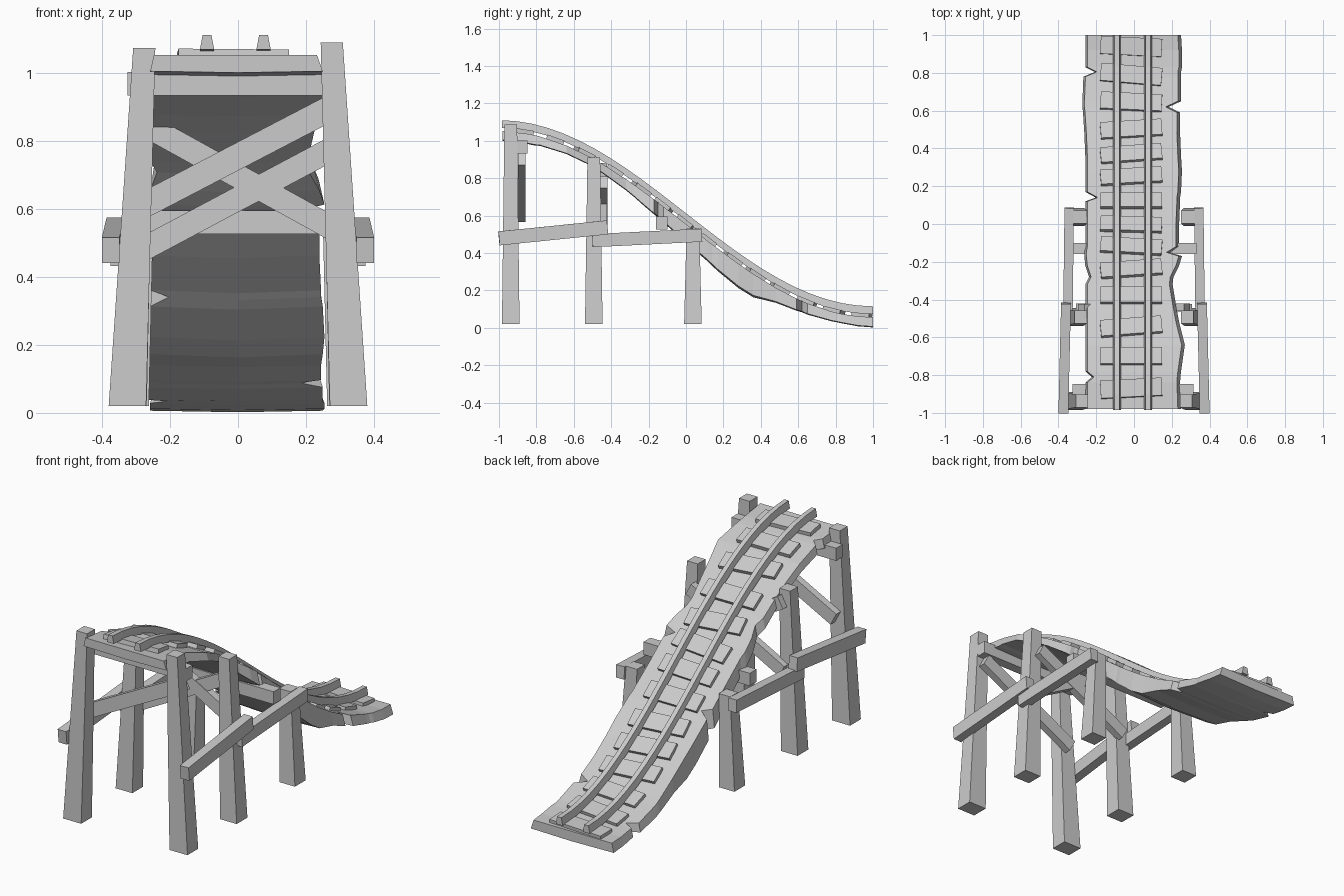
import bpy, bmesh, math
from mathutils import Vector, Matrix

if "Cube" in bpy.data.objects:
    bpy.data.objects.remove(bpy.data.objects["Cube"])

grey = bpy.data.materials.new("weathered grey")
grey.diffuse_color = (0.6, 0.6, 0.6, 1)
grey.use_nodes = True
grey.node_tree.nodes["Principled BSDF"].inputs["Base Color"].default_value = grey.diffuse_color


def finish(name, bm):
    bmesh.ops.recalc_face_normals(bm, faces=bm.faces)
    me = bpy.data.meshes.new(name)
    bm.to_mesh(me)
    bm.free()
    me.materials.append(grey)
    ob = bpy.data.objects.new(name, me)
    bpy.context.collection.objects.link(ob)
    return ob


def loft(name, rings):
    """Skin a closed solid through equal-length rings of points."""
    bm = bmesh.new()
    vs = [[bm.verts.new(p) for p in r] for r in rings]
    n = len(vs[0])
    for a, b in zip(vs, vs[1:]):
        for i in range(n):
            j = (i + 1) % n
            bm.faces.new((a[i], a[j], b[j], b[i]))
    bm.faces.new(vs[0])
    bm.faces.new(vs[-1])
    return finish(name, bm)


def beam(name, a, b, width, height):
    """Square timber from a to b; height is measured across the beam, upward."""
    a, b = Vector(a), Vector(b)
    d = (b - a).normalized()
    side = d.cross(Vector((0, 0, 1))).normalized()
    up = side.cross(d)
    rings = [[c + side * (width / 2 * s) + up * (height / 2 * u)
              for s, u in ((-1, -1), (1, -1), (1, 1), (-1, 1))] for c in (a, b)]
    return loft(name, rings)


def slope(y):
    """Height of the S-shaped descent, 1 at the front and 0 at the back."""
    return 0.5 * (1 + math.cos(math.pi * (y + 1) / 2))


def deck_top(y):
    return 0.057 + 0.995 * slope(y)


# rough deck with V notches: y, left x, right x, thickness
stations = [
    (-.98, -.25, .235, .052), (-.84, -.25, .23, .055), (-.81, -.215, .232, .055),
    (-.78, -.25, .235, .05), (-.64, -.25, .255, .045), (-.52, -.25, .225, .045),
    (-.44, -.25, .21, .05), (-.32, -.25, .19, .06), (-.28, -.23, .195, .065),
    (-.22, -.25, .225, .075), (-.17, -.255, .24, .08), (-.15, -.255, .175, .08),
    (-.12, -.25, .225, .085), (.0, -.25, .225, .10), (.12, -.25, .23, .11),
    (.14, -.195, .23, .115), (.17, -.25, .235, .12), (.28, -.25, .24, .13),
    (.36, -.25, .235, .125), (.48, -.255, .23, .08), (.59, -.262, .23, .065),
    (.62, -.265, .17, .06), (.65, -.265, .235, .06), (.78, -.26, .235, .052),
    (.805, -.20, .235, .05), (.83, -.25, .24, .05), (.92, -.25, .24, .053),
    (1.0, -.25, .235, .055)]
rings = []
for y, l, r, t in stations:
    z = deck_top(y)
    rings.append([(l + .003, y, z), (r - .003, y, z), (r + .014, y, z - t * .92),
                  (0, y, z - t), (l - .008, y, z - t * .92)])
loft("deck", rings)

# two tapered rails following the slope
for name, x in (("left_rail", -.091), ("right_rail", .075)):
    rings = []
    for i in range(25):
        y = -.985 + 1.985 * i / 24
        z = deck_top(y)
        rings.append([(x - .021, y, z + .016), (x + .021, y, z + .016),
                      (x + .013, y, z + .058), (x - .013, y, z + .058)])
    loft(name, rings)

# slightly crooked ties: y, yaw in degrees
ties = [(.94, -3), (.79, -5), (.645, -3), (.50, 4), (.37, 5), (.25, 4), (.12, 0),
        (-.005, -2), (-.12, -4), (-.24, 5), (-.38, 0), (-.545, 5), (-.70, 0), (-.87, 3)]
bm = bmesh.new()
for y, yaw in ties:
    pitch = math.atan(-math.pi / 4 * math.sin(math.pi * (y + 1) / 2))
    m = (Matrix.Translation((-.015, y, deck_top(y) + .005))
         @ Matrix.Rotation(pitch, 4, 'X') @ Matrix.Rotation(math.radians(yaw), 4, 'Z')
         @ Matrix.Diagonal((.325, .095, .03, 1)))
    bmesh.ops.create_cube(bm, size=1, matrix=m)
finish("ties", bm)

# tapered leaning posts: row name, y, outer and inner x at base, outer and inner x at top, top z
rows = [("front", -.937, .38, .27, .308, .243, 1.08),
        ("middle", -.493, .37, .268, .315, .25, .91),
        ("back", .037, .355, .262, .32, .25, .53)]
for s, side in ((-1, "left"), (1, "right")):
    for row, y, bo, bi, to, ti, top in rows:
        h = top + (.008 * s if row == "front" else 0)
        loft(f"{row}_{side}_post", [
            [(s * o, y - d, z), (s * o, y + d, z), (s * i, y + d, z), (s * i, y - d, z)]
            for o, i, d, z in ((bo, bi, .047, .02), (to, ti, .034, h))])
    # long side beams
    beam(f"{side}_front_side_beam", (s * .374, -1.0, .478), (s * .360, -.42, .537), .052, .075)
    beam(f"{side}_back_side_beam", (s * .350, -.50, .466), (s * .343, .085, .495), .05, .07)

# cross beams and diagonal braces under the deck
beam("front_cross_beam", (-.325, -.875, .967), (.315, -.875, .967), .055, .07)
beam("back_cross_beam", (-.32, -.13, .56), (.33, -.13, .56), .06, .07)
beam("front_brace", (-.30, -.878, .598), (.29, -.878, .905), .04, .075)
beam("middle_brace_rising", (-.29, -.44, .475), (.28, -.44, .778), .04, .07)
beam("middle_brace_falling", (-.28, -.443, .85), (.29, -.443, .535), .04, .07)
